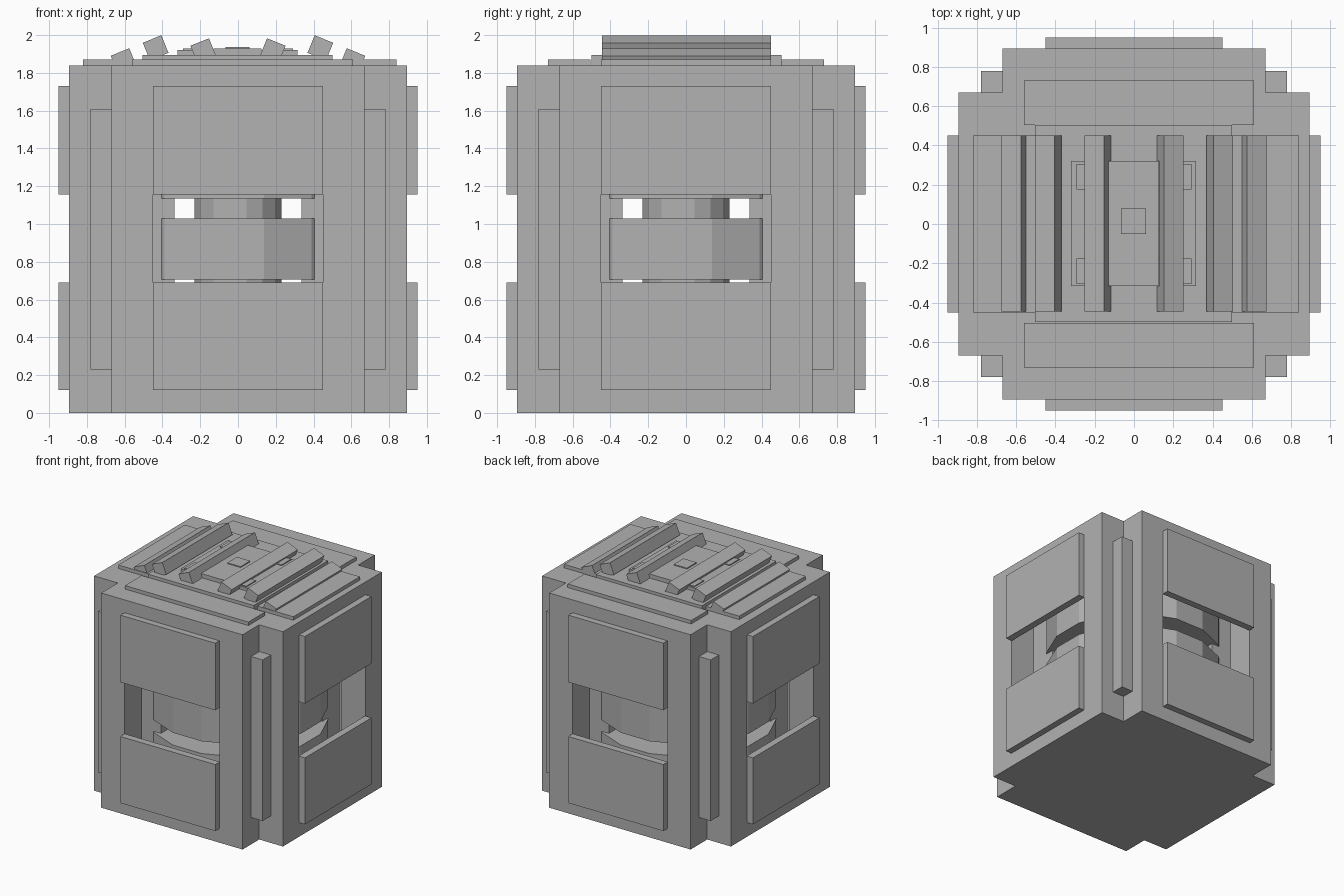
import bpy
import bmesh
import math

cube = bpy.data.objects.get("Cube")
if cube:
    bpy.data.objects.remove(cube, do_unlink=True)

grey = bpy.data.materials.new("plain grey")
grey.use_nodes = True
colour = (0.445, 0.445, 0.445, 1)
grey.diffuse_color = colour
grey.node_tree.nodes["Principled BSDF"].inputs["Base Color"].default_value = colour


def finish(name, bm):
    bmesh.ops.recalc_face_normals(bm, faces=bm.faces)
    mesh = bpy.data.meshes.new(name)
    bm.to_mesh(mesh)
    bm.free()
    mesh.materials.append(grey)
    obj = bpy.data.objects.new(name, mesh)
    bpy.context.scene.collection.objects.link(obj)
    return obj


def prism(name, outline, z0, z1):
    bm = bmesh.new()
    face = bm.faces.new([bm.verts.new((x, y, z0)) for x, y in outline])
    top = bmesh.ops.extrude_face_region(bm, geom=[face])["geom"]
    verts = [v for v in top if isinstance(v, bmesh.types.BMVert)]
    bmesh.ops.translate(bm, verts=verts, vec=(0, 0, z1 - z0))
    return finish(name, bm)


def box(name, x0, x1, y0, y1, z0, z1):
    return prism(name, [(x0, y0), (x1, y0), (x1, y1), (x0, y1)], z0, z1)


def drum(name, radius, z0, z1, sides=16):
    angles = [math.tau * (i + 0.5) / sides for i in range(sides)]
    return prism(name, [(radius * math.cos(a), radius * math.sin(a)) for a in angles], z0, z1)


# Cross-shaped housing, hollowed with a tall slot through each side
a, b = 0.67, 0.895
cross = [(a, -b), (a, -a), (b, -a), (b, a), (a, a), (a, b),
         (-a, b), (-a, a), (-b, a), (-b, -a), (-a, -a), (-a, -b)]
housing = prism("housing", cross, 0, 1.84)
for name, hx, hy in (("cavity", 0.66, 0.66), ("slot_y", 0.45, 1.1), ("slot_x", 1.1, 0.45)):
    cutter = box(name + "_cutter", -hx, hx, -hy, hy, 0.17, 1.68)
    cutter.hide_render = True
    cutter.hide_set(True)
    cutter.display_type = "WIRE"
    mod = housing.modifiers.new(name, "BOOLEAN")
    mod.operation = "DIFFERENCE"
    mod.solver = "EXACT"
    mod.object = cutter
# Bake the cuts and drop the cutters
bpy.context.view_layer.update()
cut = bpy.data.meshes.new_from_object(housing.evaluated_get(bpy.context.evaluated_depsgraph_get()))
housing.modifiers.clear()
housing.data = cut
for obj in [o for o in bpy.data.objects if o.name.endswith("_cutter")]:
    bpy.data.objects.remove(obj, do_unlink=True)

# Cover panels above and below the window on all four sides
for side, turn in (("front", 0), ("left", 1), ("back", 2), ("right", 3)):
    for level, z0, z1 in (("lower", 0.12, 0.69), ("upper", 1.155, 1.73)):
        panel = box(f"{side}_{level}_panel", -0.45, 0.45, -0.95, -0.89, z0, z1)
        panel.rotation_euler.z = turn * math.pi / 2

# Corner strips outside and posts inside
for sx in (-1, 1):
    for sy in (-1, 1):
        tag = ("left" if sx > 0 else "right") + ("_back" if sy > 0 else "_front")
        for part, near, far, z0, z1 in (("strip", 0.62, 0.78, 0.23, 1.61),
                                        ("post", 0.335, 0.565, 0.15, 1.7)):
            xs = sorted((sx * near, sx * far))
            ys = sorted((sy * near, sy * far))
            box(f"{tag}_corner_{part}", *xs, *ys, z0, z1)

# Stack of drums on a central shaft
drum("shaft", 0.235, 0.15, 1.7)
for i, name in enumerate(("lower_drum", "middle_drum", "upper_drum")):
    z = 0.275 + 0.43 * i
    drum(name, 0.7, z, z + 0.325)

# Layered plates on the roof
box("roof_wide_plate", -0.82, 0.84, -0.45, 0.45, 1.83, 1.87)
box("roof_back_plate", -0.56, 0.61, 0.505, 0.73, 1.83, 1.87)
box("roof_front_plate", -0.56, 0.61, -0.73, -0.505, 1.83, 1.87)
box("roof_middle_plate", -0.505, 0.5, -0.5, 0.505, 1.83, 1.895)
box("roof_inner_plate", -0.32, 0.315, -0.315, 0.32, 1.88, 1.922)
box("roof_centre_plate", -0.13, 0.125, -0.315, 0.32, 1.9, 1.93)
box("roof_button", -0.065, 0.06, -0.05, 0.08, 1.92, 1.938)
for sx in (-1, 1):
    for sy in (-1, 1):
        xs = sorted((sx * 0.24, sx * 0.292))
        ys = sorted((sy * 0.175, sy * 0.305))
        box("roof_tab", *xs, *ys, 1.9, 1.93)

# Tilted slats, mirrored about the middle
for sx in (-1, 1):
    for name, x, z in (("inner", 0.184, 1.917), ("middle", 0.436, 1.933), ("outer", 0.606, 1.864)):
        side = "left" if sx > 0 else "right"
        slat = box(f"{side}_{name}_slat", -0.053, 0.053, -0.445, 0.45, -0.05, 0.05)
        slat.location = (sx * x, 0, z)
        slat.rotation_euler.y = sx * math.radians(22)
